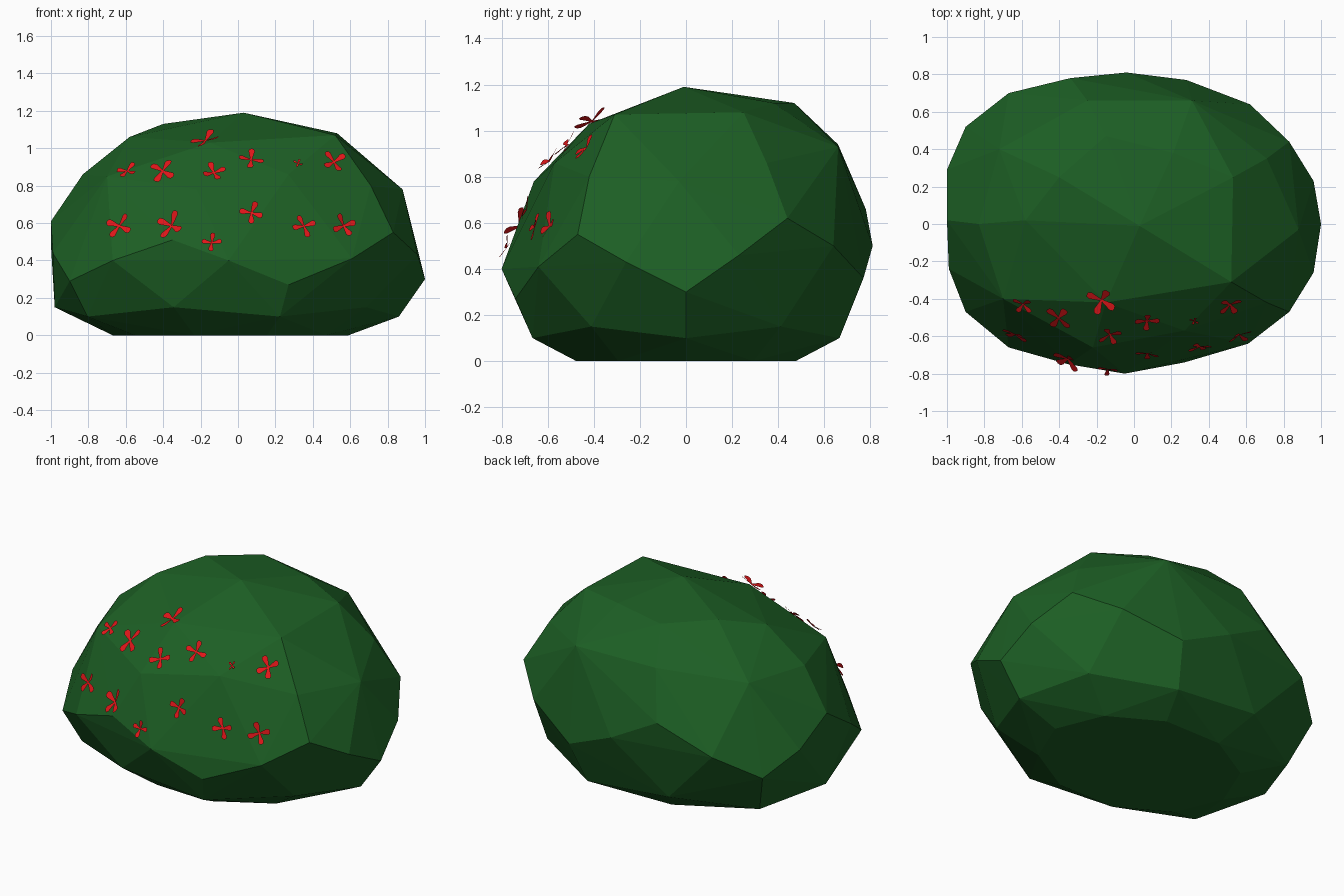
import bpy, bmesh, math, random
from mathutils import Vector, Matrix
from mathutils.bvhtree import BVHTree

if "Cube" in bpy.data.objects:
    bpy.data.objects.remove(bpy.data.objects["Cube"])

random.seed(4)


def material(name, color):
    m = bpy.data.materials.new(name)
    m.diffuse_color = (*color, 1)
    m.use_nodes = True
    m.node_tree.nodes["Principled BSDF"].inputs["Base Color"].default_value = m.diffuse_color
    return m


def add_object(name, bm, mat):
    me = bpy.data.meshes.new(name)
    bm.to_mesh(me)
    me.materials.append(mat)
    ob = bpy.data.objects.new(name, me)
    bpy.context.collection.objects.link(ob)
    return ob


def ring(cx, rx, ry, heights, n=10):
    return [(cx + rx * math.cos(i * math.tau / n), ry * math.sin(i * math.tau / n),
             heights[i % len(heights)]) for i in range(n)]


# Bush: faceted boulder-like hull, built from rings of corner points
crown = [(.03, -.01, 1.19), (.53, .25, 1.08), (.21, .38, 1.12), (-.15, .47, 1.12),
         (-.40, .25, 1.13), (-.58, .02, 1.06), (-.15, -.42, 1.03), (.52, -.31, 1.07)]
shoulder = [(.88, -.03, .78), (.71, .35, .86), (.31, .66, .93), (-.25, .66, .94),
            (-.72, .40, .87), (-.83, .0, .86), (-.70, -.40, .85), (-.22, -.66, .78),
            (.27, -.57, .86), (.71, -.42, .80)]
girdle = [(1, 0, .30), (.96, .23, .46), (.83, .44, .62), (.62, .64, .50), (.28, .77, .36),
          (-.04, .81, .50), (-.34, .78, .66), (-.67, .70, .50), (-.90, .52, .36),
          (-1, .29, .48), (-1, .02, .61), (-.99, -.24, .44), (-.90, -.47, .29),
          (-.67, -.66, .40), (-.35, -.75, .51), (-.05, -.80, .40), (.27, -.74, .27),
          (.61, -.64, .41), (.83, -.47, .55), (.96, -.26, .43)]
skirt = ring(-.06, .92, .70, (.10, .15))
base = ring(-.04, .63, .50, (0,))

bm = bmesh.new()
for p in crown + shoulder + girdle + skirt + base:
    bm.verts.new(p)
hull = bmesh.ops.convex_hull(bm, input=bm.verts[:])
bmesh.ops.delete(bm, geom=[v for v in bm.verts if not v.link_faces], context='VERTS')
bmesh.ops.recalc_face_normals(bm, faces=bm.faces[:])
add_object("bush", bm, material("leaf_green", (.012, .115, .018)))
surface = BVHTree.FromBMesh(bm)

# Flowers: four rounded petals each, pinned on the front of the bush (x, z, radius)
spots = [(-.59, .87, .06), (-.40, .87, .082), (-.17, 1.03, .085), (-.13, .86, .068),
         (.07, .93, .068), (.32, .91, .028), (.51, .92, .072), (-.63, .58, .075),
         (-.35, .58, .085), (-.14, .49, .055), (.07, .65, .065), (.35, .58, .065),
         (.56, .58, .07)]
petal = [(0, -.06), (.45, -.17), (.75, -.25), (.95, -.18), (1, 0),
         (.95, .18), (.75, .25), (.45, .17), (0, .06)]
red = material("petal_red", (.75, .008, .01))
for x, z, r in spots:
    hit, normal, _, _ = surface.ray_cast(Vector((x, -3, z)), Vector((0, 1, 0)))
    frame = (Matrix.Translation(hit + normal * .012)
             @ normal.to_track_quat('Z', 'Y').to_matrix().to_4x4()
             @ Matrix.Rotation(random.uniform(-.5, .5), 4, 'Z'))
    fb = bmesh.new()
    for k in range(4):
        turn = (Matrix.Rotation(k * math.pi / 2 + random.uniform(-.25, .25), 4, 'Z')
                @ Matrix.Rotation(random.uniform(-.35, .05), 4, 'Y')
                @ Matrix.Rotation(random.uniform(-.2, .2), 4, 'X'))
        fb.faces.new([fb.verts.new(frame @ turn @ Vector((u * r, v * r, 0)))
                      for u, v in petal])
    add_object("flower", fb, red)
    fb.free()
bm.free()
